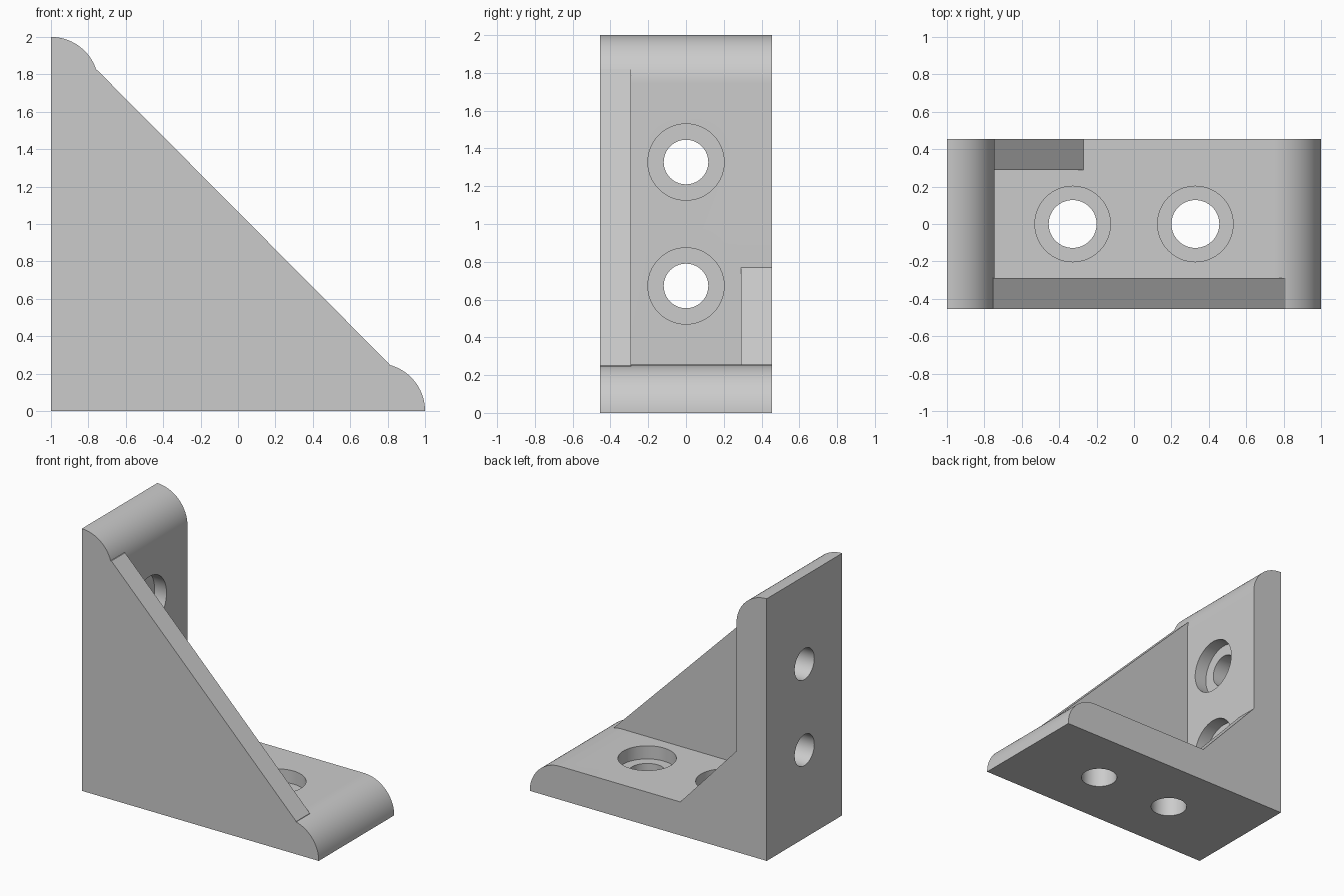
import bpy, bmesh, math
from mathutils import Matrix, Vector

cube = bpy.data.objects.get("Cube")
if cube:
    bpy.data.objects.remove(cube, do_unlink=True)

HALF = 0.455    # half of the bracket depth
THICK = 0.255   # thickness of both plates
INNER = 0.29    # inner side of the gussets

grey = bpy.data.materials.new("plain grey")
grey.use_nodes = True
colour = (0.6, 0.6, 0.6, 1)
grey.diffuse_color = colour
grey.node_tree.nodes["Principled BSDF"].inputs["Base Color"].default_value = colour


def prism(name, outline, y0, y1):
    """Extrude an x-z outline from y0 to y1."""
    bm = bmesh.new()
    face = bm.faces.new([bm.verts.new((x, y0, z)) for x, z in outline])
    side = bmesh.ops.extrude_face_region(bm, geom=[face])["geom"]
    verts = [v for v in side if isinstance(v, bmesh.types.BMVert)]
    bmesh.ops.translate(bm, verts=verts, vec=(0, y1 - y0, 0))
    bmesh.ops.recalc_face_normals(bm, faces=bm.faces)
    return finish(name, bm)


def finish(name, bm):
    mesh = bpy.data.meshes.new(name)
    bm.to_mesh(mesh)
    bm.free()
    mesh.materials.append(grey)
    ob = bpy.data.objects.new(name, mesh)
    bpy.context.collection.objects.link(ob)
    return ob


def cylinder(name, radius, start, end):
    """Cylinder cutter between two points."""
    start, end = Vector(start), Vector(end)
    axis = end - start
    turn = axis.to_track_quat("Z", "Y").to_matrix().to_4x4()
    bm = bmesh.new()
    bmesh.ops.create_cone(bm, cap_ends=True, segments=64, radius1=radius,
                          radius2=radius, depth=axis.length,
                          matrix=Matrix.Translation((start + end) / 2) @ turn)
    ob = finish(name, bm)
    ob.hide_render = True
    return ob


def boolean(target, other, operation):
    """Apply a boolean and remove the helper."""
    mod = target.modifiers.new("boolean", "BOOLEAN")
    mod.operation = operation
    mod.solver = "EXACT"
    mod.object = other
    bpy.context.view_layer.objects.active = target
    bpy.ops.object.modifier_apply(modifier=mod.name)
    bpy.data.objects.remove(other, do_unlink=True)


# L-shaped plates with quarter-round tips
arc = [(THICK * math.sin(a), THICK * math.cos(a))
       for a in (math.pi / 2 * i / 24 for i in range(25))]
foot_tip = [(1 - THICK + c, s) for s, c in reversed(arc)]
wall_tip = [(-1 + s, 2 - THICK + c) for s, c in reversed(arc)]
outline = [(-1, 0)] + foot_tip[::-1] + [(THICK - 1, THICK)] + wall_tip
bracket = prism("corner_bracket", outline, -HALF, HALF)

# Full front gusset and small back gusset, sunk into the plates
boolean(bracket, prism("front_gusset", [
    (-0.9, 0.1), (0.81, 0.1), (0.81, 0.25), (-0.75, 1.82), (-0.9, 1.82)],
    -HALF, -INNER), "UNION")
boolean(bracket, prism("back_gusset", [
    (-0.9, 0.1), (-0.27, 0.1), (-0.27, THICK), (THICK - 1, 0.77), (-0.9, 0.77)],
    INNER, HALF), "UNION")

# Counterbored screw holes in the foot and the wall
for p in (-0.328, 0.328):
    boolean(bracket, cylinder("foot_hole", 0.128, (p, 0, -0.1), (p, 0, 0.4)), "DIFFERENCE")
    boolean(bracket, cylinder("foot_bore", 0.202, (p, 0, 0.155), (p, 0, 0.4)), "DIFFERENCE")
    z = 1 + p
    boolean(bracket, cylinder("wall_hole", 0.118, (-1.1, 0, z), (-0.6, 0, z)), "DIFFERENCE")
    boolean(bracket, cylinder("wall_bore", 0.202, (-0.845, 0, z), (-0.6, 0, z)), "DIFFERENCE")

bpy.ops.object.select_all(action="DESELECT")
bracket.select_set(True)
bpy.context.view_layer.objects.active = bracket
bpy.ops.object.shade_smooth_by_angle(angle=math.radians(30))
